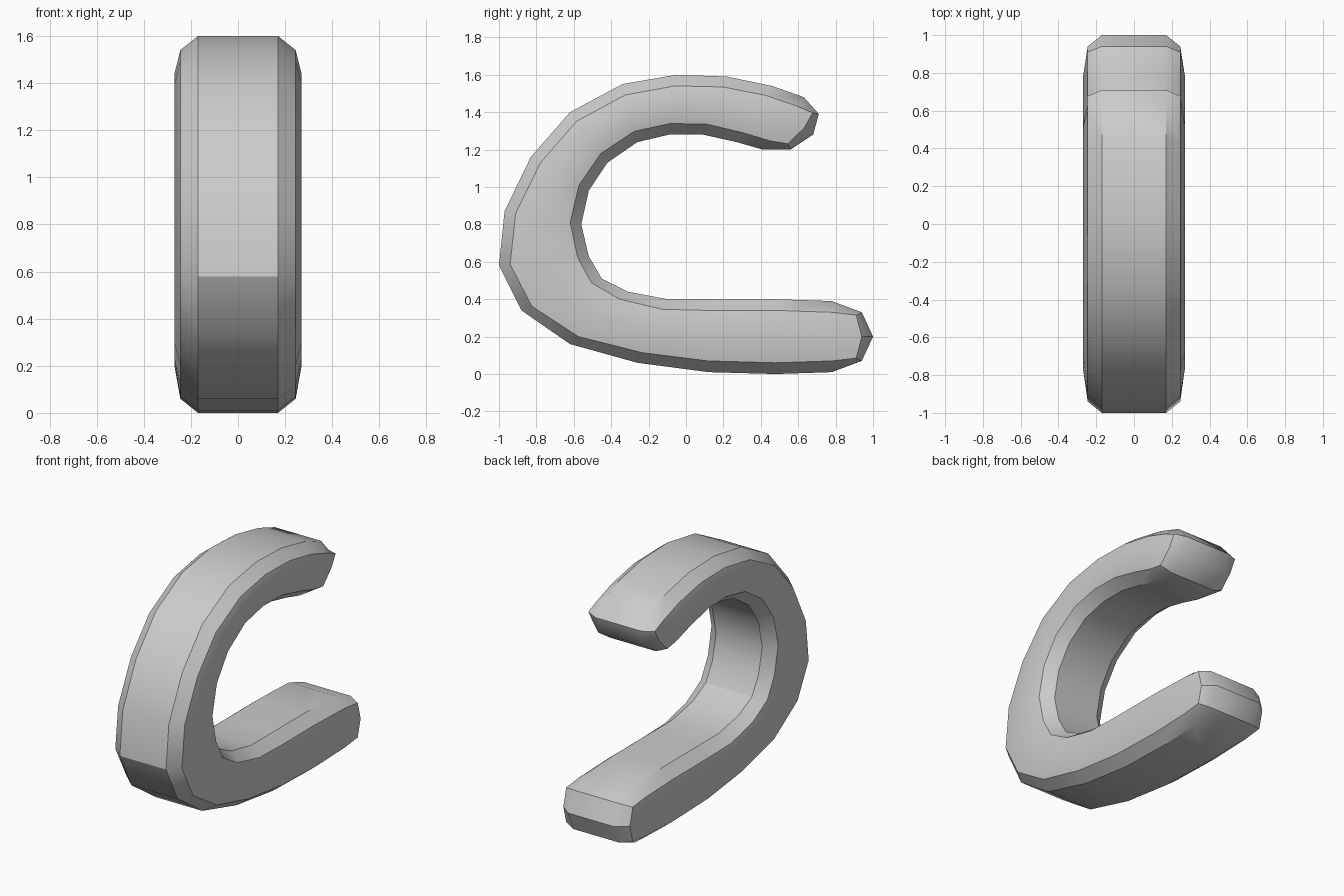
import bpy
import bmesh
import math
from mathutils import Vector

cube = bpy.data.objects.get("Cube")
if cube:
    bpy.data.objects.remove(cube, do_unlink=True)

grey = bpy.data.materials.new("plain grey")
grey.use_nodes = True
colour = (0.6, 0.6, 0.6, 1)
grey.diffuse_color = colour
grey.node_tree.nodes["Principled BSDF"].inputs["Base Color"].default_value = colour

# Hook stations from the upper tip to the lower tip, as (y, z) on the outer and inner rims
outer_rim = [(.63, 1.48), (.46, 1.54), (.22, 1.59), (-.05, 1.6), (-.34, 1.55),
             (-.62, 1.4), (-.83, 1.16), (-.97, .87), (-1, .58), (-.88, .34),
             (-.62, .16), (-.26, .06), (.12, .01), (.48, 0), (.78, .01)]
inner_rim = [(.41, 1.2), (.27, 1.24), (.09, 1.28), (-.09, 1.28), (-.26, 1.24),
             (-.42, 1.13), (-.52, .98), (-.56, .8), (-.52, .63), (-.45, .51),
             (-.31, .44), (-.1, .4), (.12, .4), (.48, .4), (.78, .39)]
# Rounded ends: outer corner, tip and inner corner
upper_end = [(.71, 1.39), (.68, 1.28), (.56, 1.2)]
lower_end = [(.94, .07), (1, .2), (.94, .33)]

# Half widths of the flat rim, the bevel edge and the bulging side
FLAT, EDGE, BULGE = .17, .245, .27
BEVEL = .06

bm = bmesh.new()


def ring(half):
    """Closed loop of vertices mirrored from a half section of (x, point)."""
    right = [bm.verts.new((x, p.x, p.y)) for x, p in half]
    left = [bm.verts.new((-x, p.x, p.y)) for x, p in reversed(half)]
    return right + left


def body_ring(outer, inner):
    outer, inner = Vector(outer), Vector(inner)
    step = (inner - outer).normalized() * BEVEL
    return ring([(FLAT, outer), (EDGE, outer + step),
                 (BULGE, (outer + inner) / 2),
                 (EDGE, inner - step), (FLAT, inner)])


def end_ring(end):
    """Last section, with its side edge pulled back towards the body."""
    outer, tip, inner = map(Vector, end)
    middle = (outer + inner) / 2
    back = (outer - inner).orthogonal().normalized() * BEVEL / 2
    if back.dot(tip - middle) > 0:
        back = -back
    step = (inner - outer).normalized() * BEVEL / 4
    return ring([(FLAT, outer), (EDGE, outer + back + step),
                 (EDGE, tip + back * 2),
                 (EDGE, inner + back - step), (FLAT, inner)])


def cap(loop, tip):
    """Close an end with two faces to the tip row and a bevel on each side."""
    y, z = tip
    right, left = (bm.verts.new((x, y, z)) for x in (FLAT, -FLAT))
    a, b, c, d, e, f, g, h, i, j = loop
    for face in ((a, right, left, j), (right, e, f, left),
                 (a, b, c, right), (right, c, d, e),
                 (j, i, h, left), (left, h, g, f)):
        bm.faces.new(face)


# Sweep the section along the hook
rings = [end_ring(upper_end)]
rings += [body_ring(o, i) for o, i in zip(outer_rim, inner_rim)]
rings.append(end_ring(lower_end))
for first, second in zip(rings, rings[1:]):
    for k in range(len(first)):
        n = (k + 1) % len(first)
        bm.faces.new((first[k], first[n], second[n], second[k]))
cap(rings[0], upper_end[1])
cap(rings[-1], lower_end[1])
bmesh.ops.recalc_face_normals(bm, faces=bm.faces)

mesh = bpy.data.meshes.new("curved_hook")
bm.to_mesh(mesh)
bm.free()
mesh.materials.append(grey)
hook = bpy.data.objects.new("curved_hook", mesh)
bpy.context.collection.objects.link(hook)

# Smooth the curve but keep the bevel edges crisp
bpy.ops.object.select_all(action="DESELECT")
hook.select_set(True)
bpy.context.view_layer.objects.active = hook
bpy.ops.object.shade_smooth_by_angle(angle=math.radians(32))
